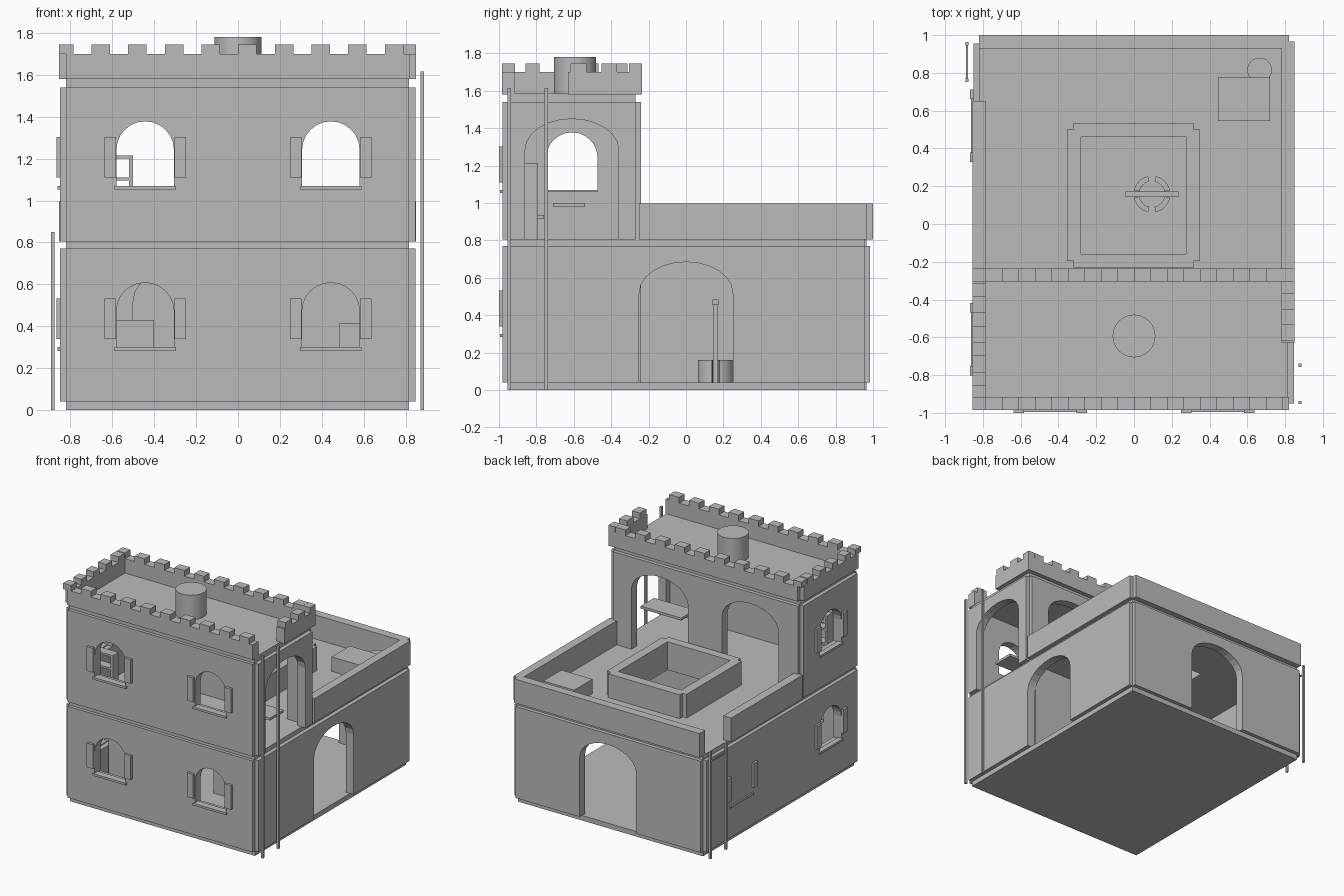
import bpy, math
from mathutils import Matrix

if "Cube" in bpy.data.objects:
    bpy.data.objects.remove(bpy.data.objects["Cube"])

stone = bpy.data.materials.new("plain_grey")
stone.diffuse_color = (0.5, 0.5, 0.5, 1)
stone.use_nodes = True
stone.node_tree.nodes["Principled BSDF"].inputs["Base Color"].default_value = stone.diffuse_color


def add(name, mesh):
    mesh.materials.clear()
    mesh.materials.append(stone)
    ob = bpy.data.objects.new(name, mesh)
    bpy.context.scene.collection.objects.link(ob)
    return ob


def box(name, x0, x1, y0, y1, z0, z1):
    v = [(x, y, z) for x in (x0, x1) for y in (y0, y1) for z in (z0, z1)]
    f = [(0, 1, 3, 2), (4, 6, 7, 5), (0, 4, 5, 1), (2, 3, 7, 6), (0, 2, 6, 4), (1, 5, 7, 3)]
    m = bpy.data.meshes.new(name)
    m.from_pydata(v, [], f)
    return add(name, m)


def cylinder(name, x, y, r, z0, z1):
    bpy.ops.mesh.primitive_cylinder_add(vertices=32, radius=r, depth=z1 - z0,
                                        location=(x, y, (z0 + z1) / 2))
    ob = bpy.context.object
    ob.name = name
    ob.data.materials.append(stone)
    bpy.ops.object.shade_smooth_by_angle()


def plate(name, loops, axis, t0, t1):
    """Extrude a filled outline with holes: axis y, x or z, from t0 to t1."""
    c = bpy.data.curves.new(name, 'CURVE')
    c.dimensions = '2D'
    c.fill_mode = 'BOTH'
    c.extrude = (t1 - t0) / 2
    for pts in loops:
        s = c.splines.new('POLY')
        s.points.add(len(pts) - 1)
        for p, q in zip(s.points, pts):
            p.co = (q[0], q[1], 0, 1)
        s.use_cyclic_u = True
    tmp = bpy.data.objects.new(name + "_helper", c)
    bpy.context.scene.collection.objects.link(tmp)
    dg = bpy.context.evaluated_depsgraph_get()
    m = bpy.data.meshes.new_from_object(tmp.evaluated_get(dg))
    bpy.data.objects.remove(tmp)
    mid = (t0 + t1) / 2
    rot = {'y': Matrix(((1, 0, 0, 0), (0, 0, -1, mid), (0, 1, 0, 0), (0, 0, 0, 1))),
           'x': Matrix(((0, 0, 1, mid), (1, 0, 0, 0), (0, 1, 0, 0), (0, 0, 0, 1))),
           'z': Matrix.Translation((0, 0, mid))}[axis]
    m.transform(rot)
    for p in m.polygons:
        p.use_smooth = False
    return add(name, m)


def arch(c, w, z0, spring, top, n=12):
    """Arched opening, from lower left over the top to lower right."""
    pts = [(c - w, z0)]
    for i in range(n + 1):
        a = math.pi * (1 - i / n)
        pts.append((c + w * math.cos(a), spring + (top - spring) * math.sin(a)))
    return pts + [(c + w, z0)]


def wall(name, axis, t0, t1, a, b, z0, z1, doors=(), windows=()):
    outline = [(a, z0)]
    for c in sorted(doors):
        outline += arch(c, 0.25, z0, z0 + 0.48, z0 + 0.645)
    outline += [(b, z0), (b, z1), (a, z1)]
    holes = [arch(c, 0.137, zb, zb + 0.18, zb + 0.315) for c, zb in windows]
    plate(name, [outline] + holes, axis, t0, t1)


def rect(a, b, c, d):
    return [(a, c), (b, c), (b, d), (a, d)]


# Floors and roof
box("base_floor", -0.82, 0.815, -0.95, 0.955, 0, 0.04)
plate("terrace_floor", [rect(-0.82, 0.815, -0.955, 0.955),
                        rect(-0.28, 0.275, -0.16, 0.46)], 'z', 0.77, 0.805)
box("tower_roof", -0.82, 0.815, -0.955, -0.27, 1.535, 1.585)

# Ground storey walls
LO, UP = 0.293, 1.063
wall("ground_front_wall", 'y', -0.98, -0.91, -0.82, 0.815, 0.04, 0.77,
     windows=[(-0.443, LO), (0.443, LO)])
wall("ground_back_wall", 'y', 0.915, 0.985, -0.82, 0.815, 0.04, 0.77, doors=[0])
wall("ground_right_wall", 'x', 0.778, 0.847, -0.95, 0.955, 0.04, 0.77, doors=[0])
wall("ground_left_wall", 'x', -0.85, -0.78, -0.95, 0.955, 0.04, 0.77, windows=[(-0.61, LO)])
wall("ground_inner_wall", 'y', -0.31, -0.24, -0.78, 0.778, 0.04, 0.77, doors=[-0.25])

# Upper storey walls
wall("tower_front_wall", 'y', -0.98, -0.91, -0.82, 0.815, 0.805, 1.54,
     windows=[(-0.443, UP), (0.443, UP)])
wall("tower_back_wall", 'y', -0.31, -0.24, -0.82, 0.815, 0.805, 1.54, doors=[-0.4, 0.4])
wall("tower_right_wall", 'x', 0.778, 0.847, -0.95, -0.27, 0.805, 1.54, doors=[-0.61])
wall("tower_left_wall", 'x', -0.85, -0.78, -0.95, -0.27, 0.805, 1.54, windows=[(-0.61, UP)])

# Terrace parapets, with a gap on the left for the ladder
box("parapet_back", -0.82, 0.82, 0.93, 1.0, 0.805, 0.997)
box("parapet_right", 0.78, 0.85, -0.25, 0.965, 0.805, 0.997)
box("parapet_left", -0.855, -0.785, -0.25, 0.65, 0.805, 0.997)

# Light well curb in the terrace
for n, y0, y1 in (("front", -0.23, -0.16), ("back", 0.46, 0.535)):
    box("well_curb_" + n, -0.32, 0.315, y0, y1, 0.805, 0.995)
for n, x0, x1 in (("left", -0.355, -0.28), ("right", 0.275, 0.35)):
    box("well_curb_" + n, x0, x1, -0.195, 0.5, 0.805, 0.995)

# Battlements
box("battlement_front", -0.82, 0.82, -0.985, -0.915, 1.58, 1.70)
box("battlement_back", -0.82, 0.82, -0.305, -0.235, 1.58, 1.70)
box("battlement_left", -0.855, -0.785, -0.955, -0.27, 1.58, 1.70)
box("battlement_right", 0.78, 0.85, -0.63, -0.27, 1.58, 1.70)
for y0, y1 in ((-0.985, -0.915), (-0.305, -0.235)):
    for k in range(-4, 5):
        x = 0.045 + 0.175 * k
        box("merlon", x - 0.044, x + 0.044, y0, y1, 1.70, 1.745)
    box("merlon_corner", -0.855, -0.785, y0, y1, 1.70, 1.745)
box("merlon_corner", 0.79, 0.85, -0.305, -0.235, 1.58, 1.745)
for y in (-0.82, -0.663, -0.506, -0.35):
    box("merlon_left", -0.855, -0.785, y - 0.037, y + 0.037, 1.70, 1.745)
for y in (-0.575, -0.41):
    box("merlon_right", 0.78, 0.85, y - 0.042, y + 0.042, 1.70, 1.745)

# Shutters and sills, front then left side
for zb in (LO, UP):
    for c in (-0.443, 0.443):
        for s in (-1, 1):
            m = c + s * 0.167
            box("shutter", m - 0.028, m + 0.028, -1.0, -0.98, zb + 0.047, zb + 0.24)
        box("sill", c - 0.147, c + 0.147, -0.995, -0.94, zb - 0.01, zb + 0.007)
for c, zb in ((-0.61, LO), (-0.61, UP), (0.52, LO)):
    for s in (-1, 1):
        m = c + s * 0.167
        box("shutter_side", -0.867, -0.85, m - 0.026, m + 0.026, zb + 0.047, zb + 0.24)
    box("sill_side", -0.862, -0.82, c - 0.145, c + 0.145, zb - 0.01, zb + 0.007)

# Ladder rails
for y in (-0.945, -0.748):
    box("tall_ladder_rail", 0.87, 0.888, y - 0.009, y + 0.009, 0, 1.615)
for y in (0.76, 0.955):
    box("short_ladder_rail", -0.893, -0.876, y - 0.009, y + 0.009, 0, 0.85)
box("short_ladder_rung", -0.89, -0.88, 0.76, 0.955, 0.77, 0.78)

# Roof drum, terrace chest and barrel
cylinder("roof_drum", 0, -0.593, 0.113, 1.58, 1.78)
box("terrace_chest", 0.445, 0.72, 0.545, 0.775, 0.805, 0.92)
cylinder("terrace_barrel", 0.665, 0.815, 0.065, 0.805, 0.90)

# Water well below the opening: four arc blocks, two posts, a crossbar
for q in range(4):
    a0, a1 = math.radians(90 * q + 12), math.radians(90 * q + 78)
    ang = [a0 + (a1 - a0) * i / 8 for i in range(9)]
    ring = [(0.095 + r * math.cos(a), 0.158 + r * math.sin(a))
            for r, seq in ((0.097, ang), (0.068, ang[::-1])) for a in seq]
    plate("well_ring", [ring], 'z', 0.04, 0.16)
for x in (0.01, 0.18):
    box("well_post", x - 0.012, x + 0.012, 0.146, 0.17, 0.04, 0.46)
box("well_crossbar", -0.045, 0.235, 0.143, 0.173, 0.455, 0.485)

# Indoor furniture
box("ground_cabinet", -0.76, -0.4, -0.55, -0.33, 0.04, 0.43)
box("ground_chest", 0.485, 0.74, -0.55, -0.33, 0.04, 0.415)
for x in (-0.68, -0.51):
    box("rack_side", x - 0.01, x + 0.01, -0.865, -0.795, 0.805, 1.215)
for z in (0.86, 0.98, 1.095, 1.2):
    box("rack_shelf", -0.68, -0.51, -0.865, -0.795, z, z + 0.015)
box("rack_seat", -0.68, -0.51, -0.865, -0.76, 0.915, 0.935)
box("wall_table", 0.42, 0.78, -0.71, -0.54, 0.98, 1.0)
